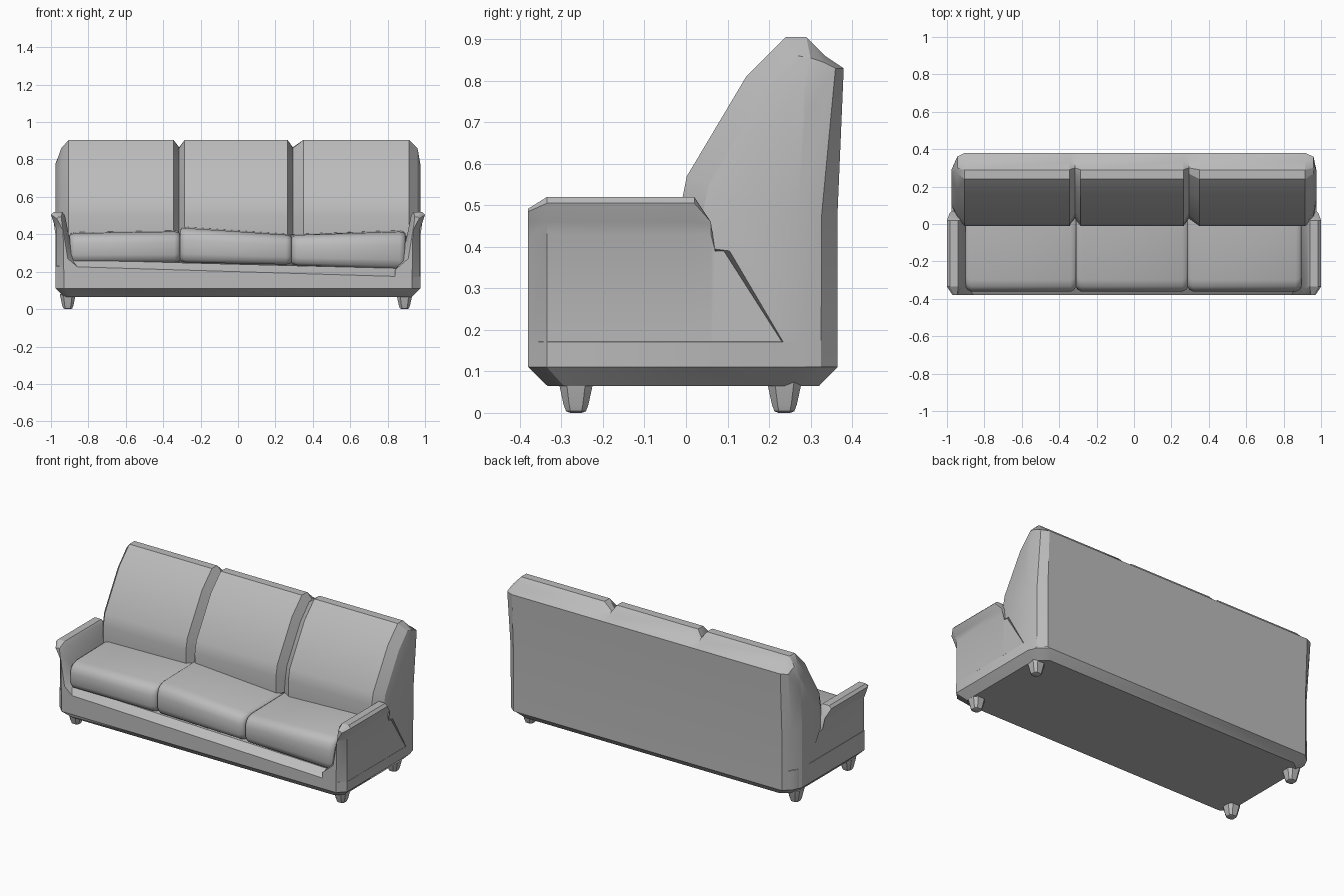
import bpy, bmesh, math

cube = bpy.data.objects.get("Cube")
if cube:
    bpy.data.objects.remove(cube, do_unlink=True)

# Upholstery material
grey = bpy.data.materials.new("grey_fabric")
grey.use_nodes = True
colour = (0.5, 0.5, 0.5, 1)
grey.diffuse_color = colour
grey.node_tree.nodes["Principled BSDF"].inputs["Base Color"].default_value = colour


def loft(name, rings, angle=30):
    """Skin a list of equal-length closed rings and cap both ends."""
    bm = bmesh.new()
    loops = [[bm.verts.new(p) for p in ring] for ring in rings]
    n = len(loops[0])
    for a, b in zip(loops, loops[1:]):
        for i in range(n):
            j = (i + 1) % n
            bm.faces.new((a[i], a[j], b[j], b[i]))
    bm.faces.new(loops[0])
    bm.faces.new(loops[-1])
    bmesh.ops.recalc_face_normals(bm, faces=bm.faces)
    mesh = bpy.data.meshes.new(name)
    bm.to_mesh(mesh)
    bm.free()
    obj = bpy.data.objects.new(name, mesh)
    bpy.context.collection.objects.link(obj)
    mesh.materials.append(grey)
    bpy.ops.object.select_all(action='DESELECT')
    obj.select_set(True)
    bpy.context.view_layer.objects.active = obj
    bpy.ops.object.shade_smooth_by_angle(angle=math.radians(angle))
    return obj


# Base frame: chamfered plan with a sloping front rail
half_plan = [(0.93, -0.38), (0.975, -0.335), (0.975, 0.27), (0.95, 0.325), (0.90, 0.365)]
plan = half_plan + [(-x, y) for x, y in reversed(half_plan)]


def plan_ring(inset, z, tilt=0):
    sx, sy = 1 - inset / 0.975, 1 - inset / 0.37
    return [(x * sx, y * sy, z - tilt * x) for x, y in plan]


loft("base_frame", [plan_ring(0.045, 0.065), plan_ring(0, 0.11),
                    plan_ring(0, 0.20, 0.03), plan_ring(0.04, 0.24, 0.025)])

# Arms: side panel with a flared, bevelled arm rest on top
arm_front = [(0.93, 0.11), (0.935, 0.42), (0.955, 0.46), (0.97, 0.485), (0.96, 0.492),
             (0.945, 0.492), (0.94, 0.45), (0.91, 0.27), (0.84, 0.21), (0.84, 0.11)]
arm_full = [(0.975, 0.11), (0.972, 0.43), (0.985, 0.46), (1.0, 0.505), (0.985, 0.52),
            (0.94, 0.52), (0.925, 0.50), (0.905, 0.40), (0.87, 0.25), (0.87, 0.11)]


def arm_ring(section, y, side, top=1, out=1):
    return [(side * min(x, out), y, min(z, top)) for x, z in section]


for side, label in ((1, "left"), (-1, "right")):
    loft(label + "_arm", [arm_ring(arm_front, -0.38, side),
                          arm_ring(arm_full, -0.335, side),
                          arm_ring(arm_full, 0.02, side),
                          arm_ring(arm_full, 0.06, side, 0.46, 0.985),
                          arm_ring(arm_full, 0.07, side, 0.39, 0.975),
                          arm_ring(arm_full, 0.27, side, 0.39, 0.975)])

# Back rest: side profiles swept across the width, with a notch between pads
front_edge = [(0.03, 0.40), (0.04, 0.48), (0.055, 0.55), (0.185, 0.77), (0.27, 0.86)]
back_edge = [(0.38, 0.83), (0.365, 0.48), (0.365, 0.11)]
full = [(-0.01, 0.39), (-0.012, 0.50), (0.002, 0.57), (0.145, 0.81), (0.24, 0.905),
        (0.29, 0.905), (0.335, 0.86)] + back_edge
notch = front_edge + [(0.30, 0.865), (0.335, 0.85)] + back_edge
inset = front_edge + [(0.30, 0.855), (0.33, 0.845), (0.36, 0.83), (0.327, 0.48), (0.325, 0.11)]
outer = [(0.105, 0.39), (0.105, 0.48), (0.135, 0.55), (0.245, 0.73), (0.275, 0.77),
         (0.283, 0.775), (0.287, 0.77), (0.288, 0.72), (0.27, 0.48), (0.27, 0.11)]
stations = [(-0.977, outer), (-0.945, inset), (-0.905, full), (-0.345, full),
            (-0.315, notch), (-0.285, full), (0.265, full), (0.293, notch),
            (0.35, full), (0.915, full), (0.96, inset), (0.975, outer)]
loft("back_rest", [[(x, y, z) for y, z in prof] for x, prof in stations], 25)

# Seat cushions: rounded front profile; (depth, height fraction) points
seat_profile = [(-0.33, 0), (-0.352, 0.08), (-0.362, 0.25), (-0.362, 0.65), (-0.352, 0.83),
                (-0.335, 0.93), (-0.30, 1), (0.06, 1.04), (0.06, 0)]


def seat_ring(x, bottom, top, shrink):
    mid = (bottom + top) / 2
    ring = []
    for y, t in seat_profile:
        z = bottom + t * (top - bottom)
        ring.append((x, y * (1 - shrink), mid + (z - mid) * (1 - 2 * shrink)))
    return ring


# name, x range, bottom heights, top heights
seats = [("right_seat", -0.90, -0.31, 0.25, 0.25, 0.405, 0.415),
         ("middle_seat", -0.31, 0.287, 0.25, 0.238, 0.435, 0.395),
         ("left_seat", 0.287, 0.895, 0.235, 0.212, 0.395, 0.415)]
for name, x0, x1, b0, b1, t0, t1 in seats:
    rings = []
    for f, shrink in ((0, 0.07), (0.015, 0.03), (0.05, 0), (0.95, 0), (0.985, 0.03), (1, 0.07)):
        rings.append(seat_ring(x0 + f * (x1 - x0), b0 + f * (b1 - b0),
                               t0 + f * (t1 - t0), shrink))
    loft(name + "_cushion", rings, 50)


# Feet: tapered blocks with clipped corners
def foot_ring(cx, cy, r, z):
    c = r * 0.55
    pts = [(r, -c), (r, c), (c, r), (-c, r), (-r, c), (-r, -c), (-c, -r), (c, -r)]
    return [(cx + x, cy + y, z) for x, y in pts]


for cx, side in ((0.89, "left"), (-0.91, "right")):
    for cy, end in ((-0.265, "front"), (0.237, "back")):
        loft(f"{end}_{side}_foot", [foot_ring(cx, cy, r, z) for r, z in
                                    ((0.043, 0.08), (0.03, 0.02), (0.024, 0.004), (0.014, 0))])
